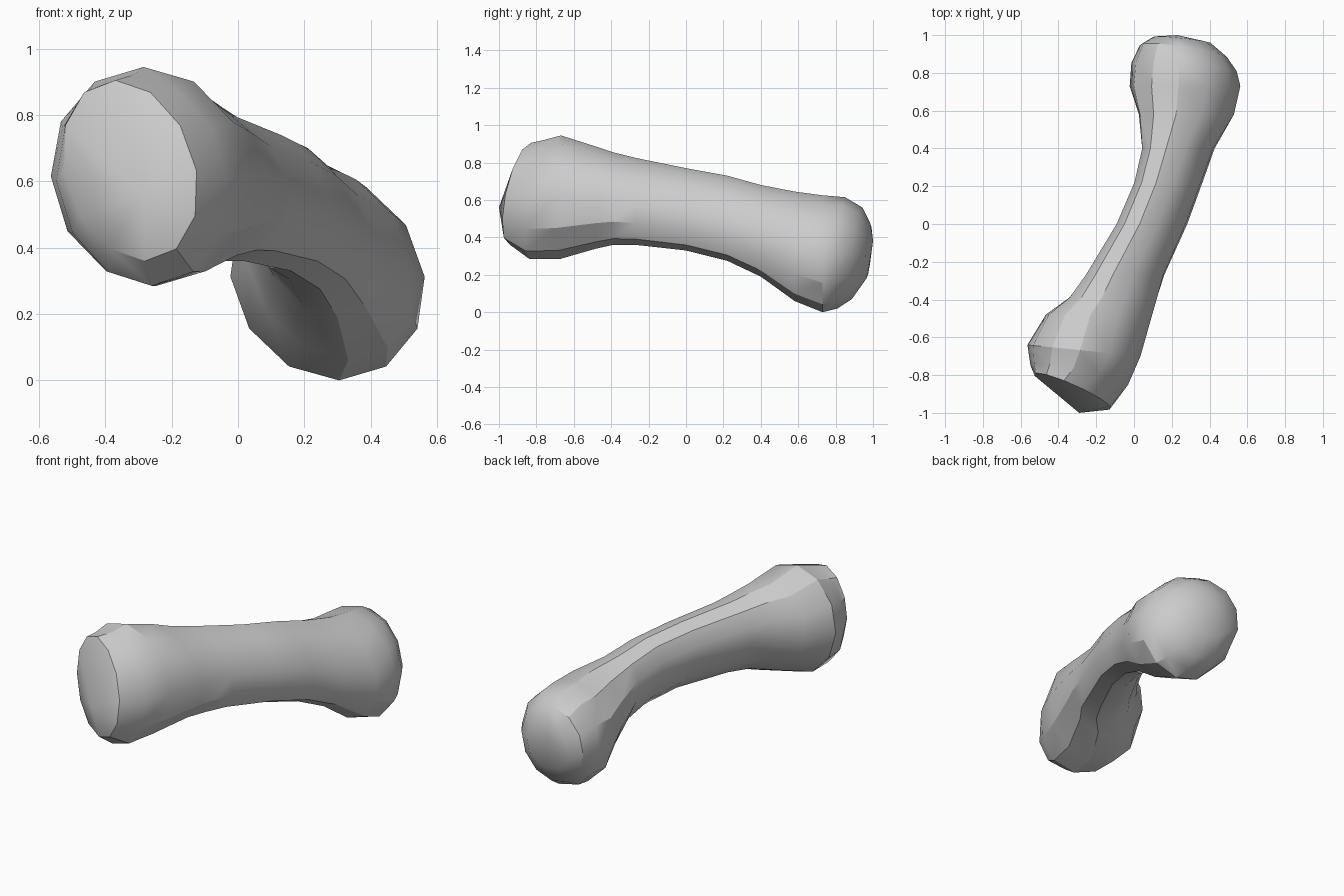
import bpy, bmesh, math

if "Cube" in bpy.data.objects:
    bpy.data.objects.remove(bpy.data.objects["Cube"], do_unlink=True)

SIDES = 12

# One flat grey material
grey = bpy.data.materials.new("plain grey")
grey.use_nodes = True
colour = (0.6, 0.6, 0.6, 1)
grey.diffuse_color = colour
grey.node_tree.nodes["Principled BSDF"].inputs["Base Color"].default_value = colour


def add_ring(bm, y, left, right, low, high, skew, tilt_x=0, tilt_z=0):
    """Oval section across y; skew slides its top sideways, tilts lean it along y."""
    cx, cz = (left + right) / 2, (low + high) / 2
    rx = math.sqrt(((right - left) / 2) ** 2 - skew ** 2)
    rz = (high - low) / 2
    ring = []
    for i in range(SIDES):
        a = math.tau * i / SIDES
        dx = rx * math.cos(a) + skew * math.sin(a)
        dz = rz * math.sin(a)
        ring.append(bm.verts.new((cx + dx, y + tilt_x * dx + tilt_z * dz, cz + dz)))
    return ring


def add_cap(bm, ring, tip):
    """Close an end ring with a fan to a raised tip."""
    point = bm.verts.new(tip)
    for i in range(SIDES):
        bm.faces.new((ring[i], ring[(i + 1) % SIDES], point))


# Cross-sections from the front knob, along the waist, to the rear knob:
# y, left, right, low, high, skew, tilt_x, tilt_z
sections = [
    (-0.885, -0.53, -0.12, 0.36, 0.905, -0.045, -0.4, 0.14),
    (-0.80, -0.55, -0.03, 0.285, 0.92, -0.03, -0.2, 0.1),
    (-0.67, -0.565, 0.035, 0.285, 0.945, -0.02, -0.1, 0),
    (-0.48, -0.47, 0.10, 0.34, 0.885, -0.045),
    (-0.39, -0.35, 0.13, 0.36, 0.855, -0.06),
    (-0.27, -0.26, 0.165, 0.36, 0.825, -0.065),
    (0.0, -0.095, 0.285, 0.33, 0.77, -0.065),
    (0.22, 0.0, 0.365, 0.275, 0.73, -0.065),
    (0.40, 0.04, 0.43, 0.19, 0.68, -0.065),
    (0.58, 0.02, 0.535, 0.06, 0.645, -0.055),
    (0.73, -0.025, 0.565, 0.0, 0.625, -0.035),
    (0.83, -0.015, 0.545, 0.02, 0.615, -0.025, -0.08, 0.06),
    (0.915, 0.03, 0.495, 0.07, 0.56, -0.025, -0.14, 0.1),
    (0.975, 0.10, 0.405, 0.18, 0.475, -0.015, -0.1, 0.06),
]

# Loft the sections into one closed shape
bm = bmesh.new()
rings = [add_ring(bm, *s) for s in sections]
for a, b in zip(rings, rings[1:]):
    for i in range(SIDES):
        j = (i + 1) % SIDES
        bm.faces.new((a[i], a[j], b[j], b[i]))
add_cap(bm, rings[0], (-0.29, -1.0, 0.56))
add_cap(bm, rings[-1], (0.23, 1.0, 0.38))
bmesh.ops.recalc_face_normals(bm, faces=bm.faces)

mesh = bpy.data.meshes.new("bone")
bm.to_mesh(mesh)
bm.free()
mesh.materials.append(grey)
bone = bpy.data.objects.new("bone", mesh)
bpy.context.collection.objects.link(bone)

# Smooth surface with crisp ridges
bpy.ops.object.select_all(action='DESELECT')
bone.select_set(True)
bpy.context.view_layer.objects.active = bone
bpy.ops.object.shade_smooth_by_angle(angle=math.radians(30))
